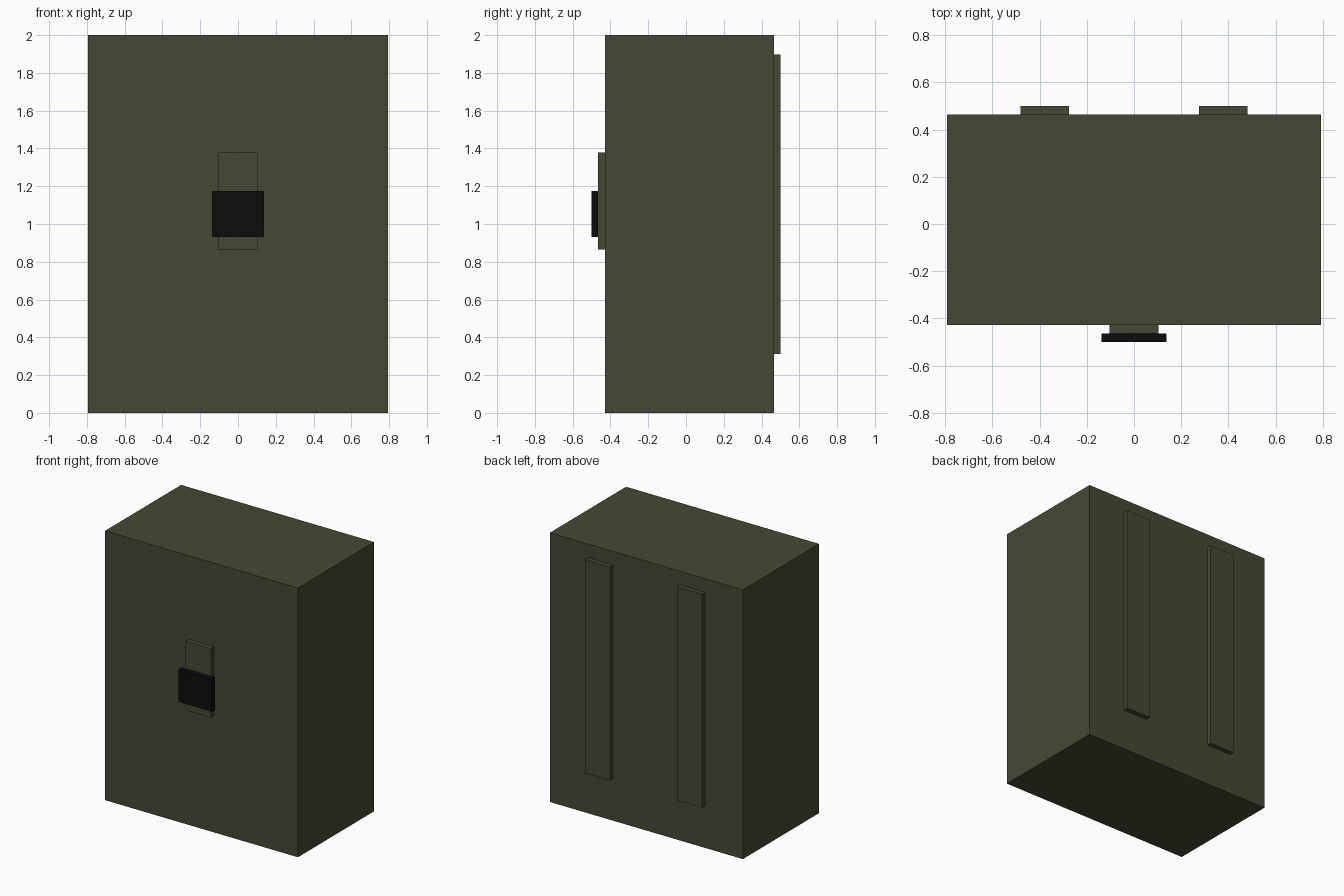
import bpy
import bmesh

if "Cube" in bpy.data.objects:
    bpy.data.objects.remove(bpy.data.objects["Cube"])


def material(name, rgb):
    m = bpy.data.materials.new(name)
    m.diffuse_color = (*rgb, 1.0)
    m.use_nodes = True
    m.node_tree.nodes["Principled BSDF"].inputs["Base Color"].default_value = m.diffuse_color
    return m


olive = material("olive canvas", (0.061, 0.066, 0.033))
black = material("black buckle", (0.0037, 0.0037, 0.0037))


def box(name, x, y, z, mat):
    """Axis-aligned box from (min, max) ranges."""
    bm = bmesh.new()
    bmesh.ops.create_cube(bm, size=1.0)
    for v in bm.verts:
        for i, (lo, hi) in enumerate((x, y, z)):
            v.co[i] = lo if v.co[i] < 0 else hi
    mesh = bpy.data.meshes.new(name)
    bm.to_mesh(mesh)
    bm.free()
    mesh.materials.append(mat)
    obj = bpy.data.objects.new(name, mesh)
    bpy.context.collection.objects.link(obj)
    return obj


# Main pack body
box("pack_body", (-0.793, 0.793), (-0.429, 0.465), (0.0, 2.0), olive)

# Closing strap on the front with its buckle
box("front_strap", (-0.104, 0.104), (-0.465, -0.429), (0.866, 1.379), olive)
box("buckle", (-0.138, 0.138), (-0.5, -0.465), (0.932, 1.175), black)

# Pair of shoulder straps on the back
for side, s in (("left", -1), ("right", 1)):
    x = sorted((s * 0.276, s * 0.482))
    box(side + "_shoulder_strap", x, (0.465, 0.5), (0.311, 1.898), olive)
